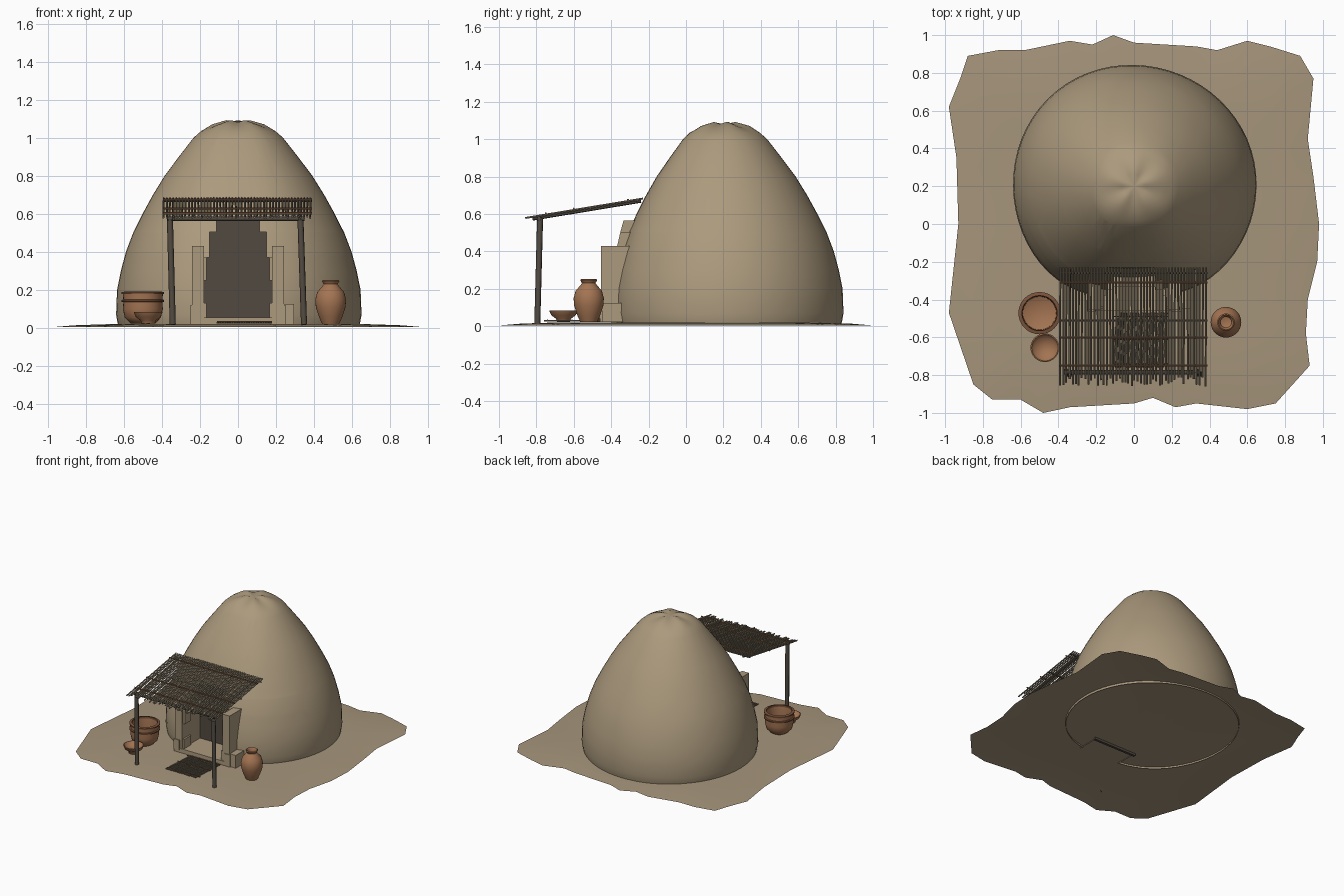
import bpy, bmesh, math, random
from mathutils import Vector

random.seed(4)
if "Cube" in bpy.data.objects:
    bpy.data.objects.remove(bpy.data.objects["Cube"])


def colour(name, r, g, b):
    m = bpy.data.materials.new(name)
    m.use_nodes = True
    m.diffuse_color = (r, g, b, 1)
    node = next(n for n in m.node_tree.nodes if n.type == 'BSDF_PRINCIPLED')
    node.inputs["Base Color"].default_value = (r, g, b, 1)
    node.inputs["Roughness"].default_value = 0.9
    return m


mud = colour("mud", .41, .322, .205)
earth = colour("earth", .38, .3, .198)
dark = colour("door_dark", .085, .068, .052)
wood = colour("dark_wood", .085, .07, .054)
reed = colour("reed", .25, .205, .14)
pole = colour("brown_pole", .2, .105, .055)
clay = colour("clay", .37, .175, .085)
clay_dark = colour("dark_clay", .2, .088, .044)


def finish(name, bm, mats, smooth=None):
    bmesh.ops.recalc_face_normals(bm, faces=bm.faces)
    me = bpy.data.meshes.new(name)
    bm.to_mesh(me)
    bm.free()
    for m in mats:
        me.materials.append(m)
    ob = bpy.data.objects.new(name, me)
    bpy.context.collection.objects.link(ob)
    if smooth:
        bpy.ops.object.select_all(action='DESELECT')
        ob.select_set(True)
        bpy.context.view_layer.objects.active = ob
        bpy.ops.object.shade_smooth_by_angle(angle=math.radians(smooth))
    return ob


def lathe(name, profile, centre, mat, n=32, warp=None, trim=None, smooth=45):
    """Turn (radius, height) points round a vertical axis."""
    bm = bmesh.new()
    rings = []
    for r, z in profile:
        ring = []
        for i in range(n if r > 0 else 1):
            a = math.tau * i / n
            rr, zz = warp(a, r, z) if warp else (r, z)
            ring.append(bm.verts.new((centre[0] + rr * math.cos(a),
                                      centre[1] + rr * math.sin(a), zz)))
        rings.append(ring)
    for lo, hi in zip(rings, rings[1:]):
        for i in range(n):
            j = (i + 1) % n
            quad = [lo[i % len(lo)], lo[j % len(lo)], hi[j % len(hi)], hi[i % len(hi)]]
            bm.faces.new(list(dict.fromkeys(quad)))
    if trim:
        trim(bm)
    return finish(name, bm, [mat], smooth)


def sticks(name, segments, radius, mat, sides=6):
    """Join straight sticks, each given by its two ends."""
    bm = bmesh.new()
    for a, b in segments:
        a, b = Vector(a), Vector(b)
        turn = (b - a).to_track_quat('Z', 'Y').to_matrix().to_4x4()
        turn.translation = (a + b) / 2
        bmesh.ops.create_cone(bm, cap_ends=True, segments=sides, radius1=radius,
                              radius2=radius, depth=(b - a).length, matrix=turn)
    return finish(name, bm, [mat], 50)


def block(name, x, y, z, mat):
    bm = bmesh.new()
    bmesh.ops.create_cube(bm, size=1)
    for v in bm.verts:
        v.co = [r[0] if c < 0 else r[1] for c, r in zip(v.co, (x, y, z))]
    return finish(name, bm, [mat])


# Ragged sheet of ground, in hundredths, sloping down at its rim
edge = [(-88, 89), (-72, 92), (-58, 92), (-34, 97), (-22, 95), (-11, 100), (0, 96),
        (33, 94), (44, 92), (60, 97), (72, 94), (88, 89), (95, 77), (92, 45), (95, 25),
        (98, 0), (97, -20), (92, -40), (91, -58), (93, -75), (75, -95), (60, -98),
        (33, -95), (22, -97), (10, -92), (0, -95), (-34, -97), (-48, -100), (-60, -93),
        (-75, -93), (-85, -85), (-98, -47), (-93, 0), (-94, 35), (-98, 62), (-92, 77)]
bm = bmesh.new()
rings = [[bm.verts.new((x * s / 100, y * s / 100, z)) for x, y in edge]
         for s, z in ((1, .004), (.88, .014), (.7, .02))]
for a, b in zip(rings, rings[1:]):
    for i in range(len(edge)):
        bm.faces.new((a[i - 1], a[i], b[i], b[i - 1]))
hub = bm.verts.new((0, 0, .022))
for i in range(len(edge)):
    bm.faces.new((rings[-1][i - 1], rings[-1][i], hub))
finish("ground", bm, [earth], 30)

# Steps of the doorway: half width and top
steps = [(.178, .37), (.15, .505), (.112, .565)]


def dome_warp(a, r, z):
    front = max(0, -math.sin(a)) ** 8
    r *= 1 - .085 * front + .008 * math.sin(3 * a + 1)
    if z > 1.04:
        z += .006 * math.sin(5 * a) * min(1, r / .08)
    return r, z


def cut_doorway(bm):
    cuts = [((0, 0, top), (0, 0, 1)) for _, top in steps]
    cuts += [((s * w, 0, 0), (1, 0, 0)) for w, _ in steps for s in (-1, 1)]
    for point, normal in cuts:
        faces = [f for f in bm.faces if f.calc_center_median().y < 0]
        geom = set(faces)
        for f in faces:
            geom.update(f.edges, f.verts)
        bmesh.ops.bisect_plane(bm, geom=list(geom), plane_co=point, plane_no=normal)
    gone = []
    for f in bm.faces:
        c = f.calc_center_median()
        if c.y < 0 and any(abs(c.x) < w and c.z < top for w, top in steps):
            gone.append(f)
    bmesh.ops.delete(bm, geom=gone, context='FACES')


# Mud dome: flatter at the front, folded round the crown
lathe("dome", [(.632, .004), (.638, .03), (.645, .07), (.64, .2), (.62, .3), (.593, .4),
               (.555, .5), (.505, .6), (.45, .7), (.388, .8), (.313, .9), (.235, 1),
               (.195, 1.035), (.14, 1.065), (.065, 1.087), (0, 1.08)],
      (0, .2), mud, 64, dome_warp, cut_doorway, 60)


# Stepped mud reveal running back to a dark door
def lean_y(z):
    return -.4 + .05 * z if z < .4 else -.38 + .28 * (z - .4)


half = [(steps[0][0], .015)]
for i, (w, top) in enumerate(steps):
    half.append((w, top))
    if i + 1 < len(steps):
        half.append((steps[i + 1][0], top))
outline = half + [(-x, z) for x, z in reversed(half)]
bm = bmesh.new()
front = [bm.verts.new((x, lean_y(z), z)) for x, z in outline]
back = [bm.verts.new((x, -.21, z)) for x, z in outline]
for i in range(1, len(outline)):
    bm.faces.new((front[i - 1], front[i], back[i], back[i - 1]))
finish("door_reveal", bm, [mud])
block("door_panel", (-.19, .19), (-.23, -.21), (.004, .58), dark)

# Door jambs with their stepped blocks
for side, s in (("left", 1), ("right", -1)):
    def span(a, b):
        return sorted((s * a, s * b))
    block(side + "_jamb", span(.18, .243), (-.455, -.28), (.022, .43), mud)
    block(side + "_jamb_foot", span(.165, .19), (-.45, -.36), (.022, .13), mud)
    block(side + "_jamb_step", span(.165, .182), (-.44, -.36), (.25, .37), mud)
    block(side + "_jamb_pad", span(.2, .25), (-.462, -.38), (.04, .12), mud)
block("low_bench", (.24, .295), (-.45, -.33), (.022, .125), mud)
block("door_step", (-.25, .25), (-.46, -.22), (.022, .055), mud)

# Reed mat before the door
sticks("mat", [((-.11 + .0125 * i, -.76, .028), (-.09 + .0125 * i, -.47, .028))
               for i in range(22)], .0042, reed, 5)
sticks("mat_ties", [((-.11, y, .033), (.18, y, .033)) for y in (-.74, -.61, -.49)],
       .004, pole)


# Sloping canopy
def roof(x, y, lift=0):
    return (x, y, .682 + (y + .23) * .165 + lift)


slats = []
for i in range(48):
    x = -.39 + i * .0164
    slats.append((roof(x, -.23), roof(x + random.uniform(-.004, .004),
                                     random.uniform(-.86, -.81))))
sticks("canopy_reeds", slats, .0055, reed, 5)
sticks("canopy_poles", [(roof(-.395, y, .007), roof(.39, y, .007))
                        for y in (-.31, -.6, -.75)], .006, pole)
sticks("canopy_battens", [(roof(-.39, y, -.008), roof(.39, y, -.008))
                          for y in (-.26, -.51)], .006, wood)
sticks("canopy_rafters", [(roof(x, -.24, -.012), roof(x, -.82, -.012))
                          for x in (-.34, .325)], .008, wood)
sticks("front_beam", [((-.37, -.785, .575), (.35, -.785, .575))], .012, wood, 8)
sticks("posts", [((-.343, -.795, .017), (-.358, -.78, .58)),
                 ((.347, -.795, .017), (.328, -.78, .58))], .016, wood, 8)

# Clay jar
lathe("jar", [(0, .022), (.045, .022), (.062, .06), (.078, .11), (.081, .15), (.07, .19),
              (.045, .218), (.036, .23), (.046, .247), (.04, .252), (.028, .232),
              (.03, .2), (0, .19)], (.487, -.52), clay)

# Wide cooking pot with dark bands
pot = (-.5, -.472)
lathe("cooking_pot", [(0, .022), (.065, .024), (.095, .055), (.105, .1), (.102, .14),
                      (.106, .185), (.096, .188), (.09, .14), (.088, .08), (0, .045)],
      pot, clay)
for name, z, inner in (("pot_rim", .184, .093), ("pot_band", .143, .1)):
    lathe(name, [(inner, z - .007), (.112, z - .005), (.112, z + .004),
                 (inner, z + .008), (inner, z - .007)], pot, clay_dark)

# Small bowl
lathe("bowl", [(0, .022), (.035, .023), (.04, .04), (.065, .058), (.076, .083),
               (.07, .085), (.055, .062), (0, .05)], (-.472, -.655), clay)
